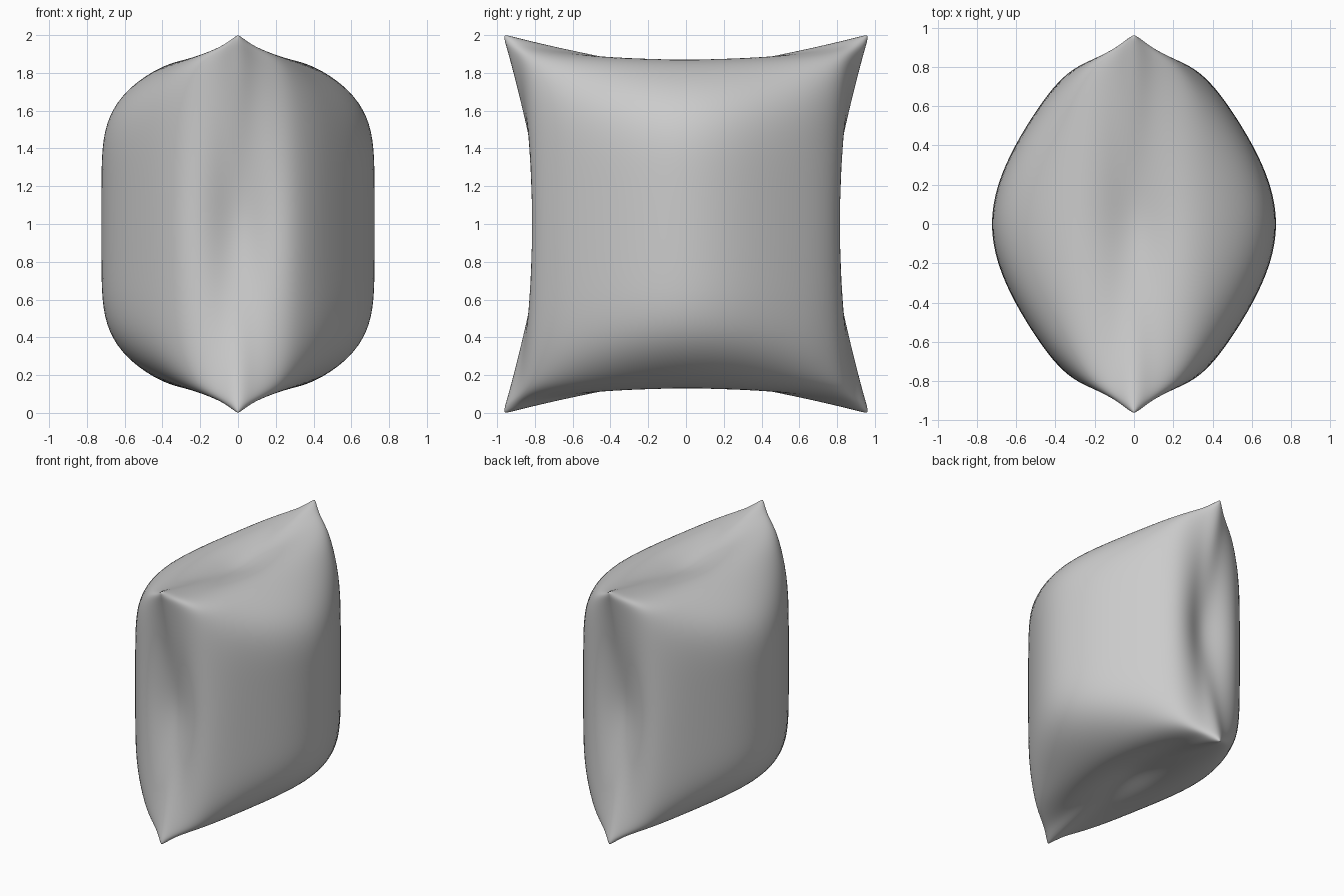
import bpy, bmesh

if "Cube" in bpy.data.objects:
    bpy.data.objects.remove(bpy.data.objects["Cube"])

# Mid-section profiles: (position in plane, thickness x, position along the outer seam)
PY = [(0, .735, 0), (.2, .70, .2), (.4, .61, .4), (.6, .485, .6), (.73, .385, .72),
      (.815, .28, .82), (.815, .17, .88), (.77, .08, .93), (.745, 0, .985)]
PZ = [(0, .735, 0), (.25, .735, .25), (.45, .73, .45), (.61, .68, .6), (.74, .565, .72),
      (.835, .41, .83), (.875, .28, .89), (.865, .17, .935), (.83, .08, .975), (.81, 0, 1.03)]
NY, NZ = len(PY) - 1, len(PZ) - 1


def blend(mid, edge, other):
    w = min(1, other) ** 1.3
    return mid * (1 - w) + edge * w


def cushion_point(i, j, side):
    y, a, ye = PY[abs(i)]
    z, b, ze = PZ[abs(j)]
    a, b = a / .735, b / .735
    # soft minimum of both thickness profiles gives conical corners
    x = 0 if a * b == 0 else .735 * (a ** -2 + b ** -2 - 1) ** -.5
    py = blend(y, ye, ze) * (1 if i > 0 else -1)
    pz = blend(z, ze, ye) * (1 if j > 0 else -1)
    return (side * x, py, 1 + pz)


# Two bulging panels joined along the seam
bm = bmesh.new()
for side in (1, -1):
    grid = {(i, j): bm.verts.new(cushion_point(i, j, side))
            for i in range(-NY, NY + 1) for j in range(-NZ, NZ + 1)}
    for i in range(-NY, NY):
        for j in range(-NZ, NZ):
            q = [grid[i, j], grid[i + 1, j], grid[i + 1, j + 1], grid[i, j + 1]]
            bm.faces.new(q if side > 0 else q[::-1])
bmesh.ops.remove_doubles(bm, verts=bm.verts, dist=1e-4)
bmesh.ops.recalc_face_normals(bm, faces=bm.faces)
for f in bm.faces:
    f.smooth = True
mesh = bpy.data.meshes.new("cushion")
bm.to_mesh(mesh)
bm.free()
cushion = bpy.data.objects.new("cushion", mesh)
bpy.context.collection.objects.link(cushion)

# Soft rounding
sub = cushion.modifiers.new("soften", 'SUBSURF')
sub.levels = sub.render_levels = 2
